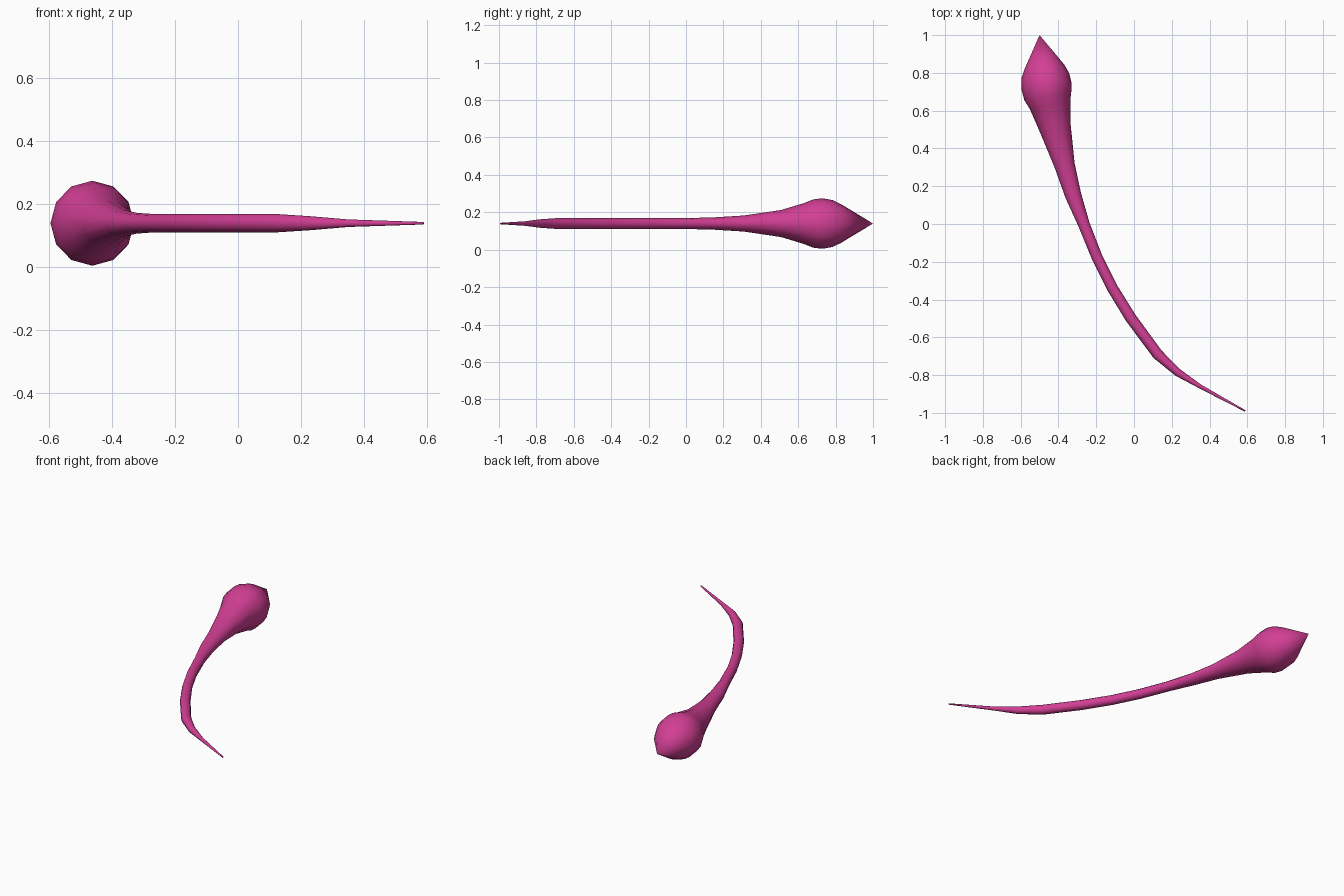
import bpy, bmesh, math
from mathutils import Vector

if "Cube" in bpy.data.objects:
    bpy.data.objects.remove(bpy.data.objects["Cube"])

SIDES, HEIGHT = 12, 0.14
# Stations along the body: x, y, half width, half height
stations = [
    (-0.475, 0.830, 0.107, 0.103), (-0.470, 0.785, 0.127, 0.125),
    (-0.463, 0.730, 0.134, 0.135), (-0.456, 0.680, 0.127, 0.129),
    (-0.444, 0.633, 0.110, 0.110), (-0.417, 0.507, 0.084, 0.072),
    (-0.367, 0.310, 0.054, 0.043), (-0.322, 0.152, 0.043, 0.033),
    (-0.266, 0.000, 0.031, 0.029), (-0.195, -0.178, 0.029, 0.029),
    (-0.115, -0.338, 0.029, 0.029), (-0.018, -0.496, 0.030, 0.029),
    (0.125, -0.690, 0.029, 0.029), (0.233, -0.787, 0.021, 0.022),
    (0.350, -0.860, 0.011, 0.012), (0.589, -0.990, 0.004, 0.004),
]
tip = Vector((-0.5, 1.0, HEIGHT))

# Curved body: elliptical rings swept along the path, closed by a cone tip
bm = bmesh.new()
centres = [Vector((x, y, HEIGHT)) for x, y, _, _ in stations]
path = [tip] + centres + [2 * centres[-1] - centres[-2]]
rings = []
for i, (_, _, w, h) in enumerate(stations):
    d1 = (path[i + 1] - path[i]).normalized()
    d2 = (path[i + 2] - path[i + 1]).normalized()
    side = (d1 + d2).cross(Vector((0, 0, 1))).normalized()
    ring = []
    for k in range(SIDES):
        a = 2 * math.pi * k / SIDES
        ring.append(bm.verts.new(centres[i] + side * (w * math.cos(a))
                                 + Vector((0, 0, h * math.sin(a)))))
    rings.append(ring)
for a, b in zip(rings, rings[1:]):
    for k in range(SIDES):
        n = (k + 1) % SIDES
        bm.faces.new((a[k], a[n], b[n], b[k]))
point = bm.verts.new(tip)
for k in range(SIDES):
    bm.faces.new((point, rings[0][(k + 1) % SIDES], rings[0][k]))
bm.faces.new(rings[-1])
bmesh.ops.recalc_face_normals(bm, faces=bm.faces[:])

mesh = bpy.data.meshes.new("curved_body")
bm.to_mesh(mesh)
bm.free()
body = bpy.data.objects.new("curved_body", mesh)
bpy.context.collection.objects.link(body)

# Pink material and smooth shading
mat = bpy.data.materials.new("pink")
mat.diffuse_color = (0.65, 0.05, 0.30, 1)
mat.use_nodes = True
mat.node_tree.nodes["Principled BSDF"].inputs["Base Color"].default_value = mat.diffuse_color
mesh.materials.append(mat)
bpy.context.view_layer.objects.active = body
body.select_set(True)
bpy.ops.object.shade_smooth_by_angle(angle=math.radians(50))
